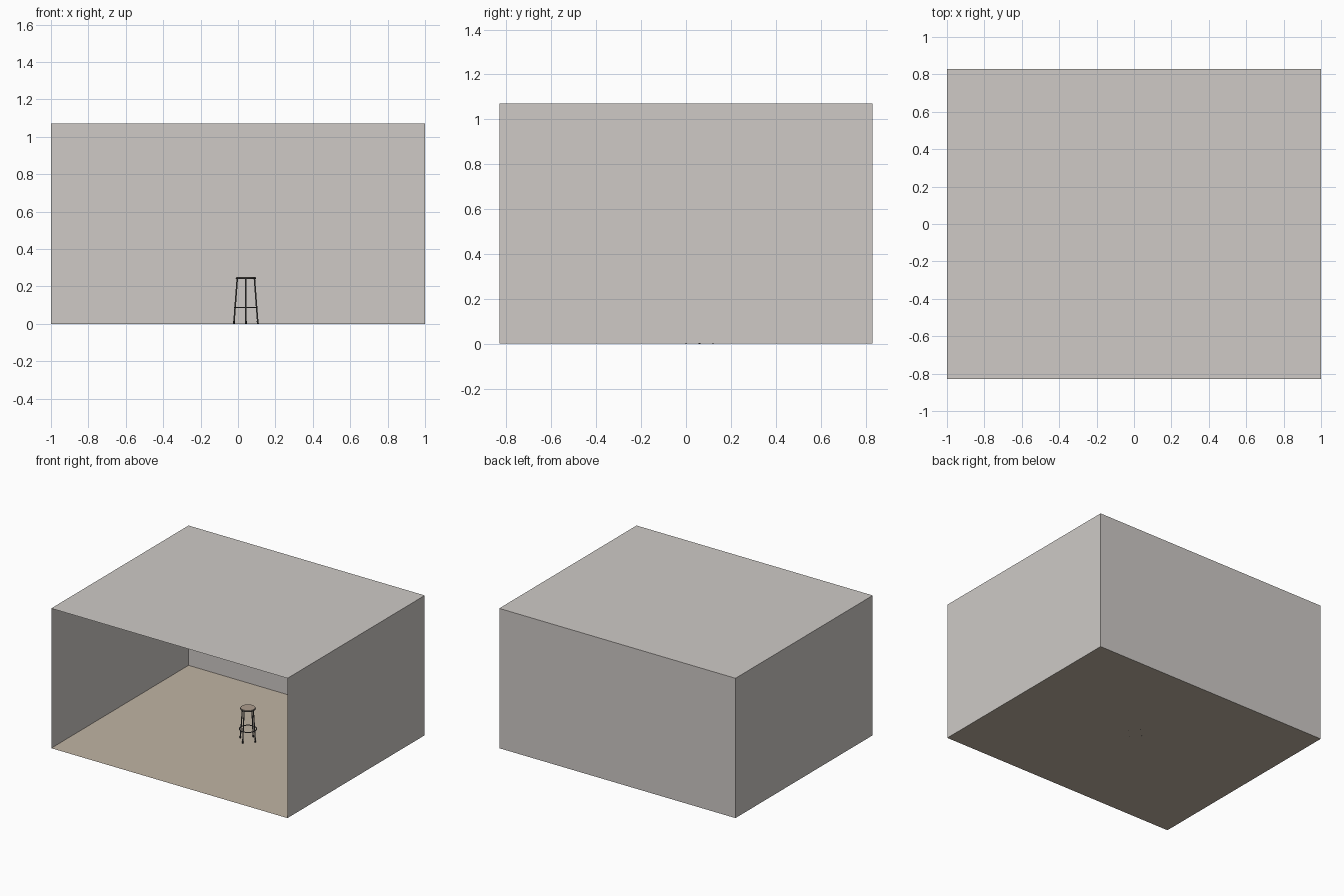
import bpy, bmesh, math
from mathutils import Vector

if "Cube" in bpy.data.objects:
    bpy.data.objects.remove(bpy.data.objects["Cube"])

def mat(name, r, g, b):
    m = bpy.data.materials.new(name)
    m.diffuse_color = (r, g, b, 1)
    m.use_nodes = True
    m.node_tree.nodes["Principled BSDF"].inputs["Base Color"].default_value = m.diffuse_color
    return m

WALL = mat("wall grey", 0.62, 0.59, 0.565)
FLOOR = mat("floor tan", 0.53, 0.455, 0.37)
METAL = mat("dark metal", 0.10, 0.095, 0.09)
WOOD = mat("seat wood", 0.42, 0.34, 0.27)
RUBBER = mat("foot rubber", 0.03, 0.03, 0.03)

X, Y, H = 1.0, 0.83, 1.07
CX, CY = 0.042, 0.06

def panel(name, pts, m):
    me = bpy.data.meshes.new(name)
    me.from_pydata(pts, [], [(0, 1, 2, 3)])
    me.materials.append(m)
    ob = bpy.data.objects.new(name, me)
    bpy.context.collection.objects.link(ob)

def smooth(ob, name, m):
    ob.name = name
    ob.data.materials.append(m)
    bpy.ops.object.shade_smooth_by_angle(angle=math.radians(40))
    return ob

def rod(name, a, b, r, m, sides=12):
    a, b = Vector(a), Vector(b)
    bpy.ops.mesh.primitive_cylinder_add(vertices=sides, radius=r, depth=(b - a).length, location=(a + b) / 2)
    ob = bpy.context.object
    ob.rotation_euler = (b - a).to_track_quat('Z', 'Y').to_euler()
    return smooth(ob, name, m)

def ring(name, z, R, r):
    bpy.ops.mesh.primitive_torus_add(major_radius=R, minor_radius=r, major_segments=48,
                                     minor_segments=10, location=(CX, CY, z))
    smooth(bpy.context.object, name, METAL)

# Room shell, open at the front
panel("floor", [(-X, -Y, 0), (X, -Y, 0), (X, Y, 0), (-X, Y, 0)], FLOOR)
panel("ceiling", [(-X, -Y, H), (-X, Y, H), (X, Y, H), (X, -Y, H)], WALL)
panel("back_wall", [(-X, Y, 0), (X, Y, 0), (X, Y, H), (-X, Y, H)], WALL)
panel("left_wall", [(-X, -Y, 0), (-X, Y, 0), (-X, Y, H), (-X, -Y, H)], WALL)
panel("right_wall", [(X, -Y, 0), (X, -Y, H), (X, Y, H), (X, Y, 0)], WALL)

# Stool seat: wooden disc in a metal band
rod("seat", (CX, CY, 0.239), (CX, CY, 0.25), 0.051, WOOD, 48)
ring("seat_band", 0.243, 0.050, 0.0045)

# Four splayed legs with rubber feet, tied by a foot ring
for i in range(4):
    a = i * math.pi / 2
    d = Vector((math.cos(a), math.sin(a), 0))
    c = Vector((CX, CY, 0))
    top, foot = c + d * 0.046 + Vector((0, 0, 0.24)), c + d * 0.064 + Vector((0, 0, 0.002))
    rod(f"leg_{i + 1}", foot, top, 0.004, METAL)
    rod(f"foot_{i + 1}", foot.xy.to_3d(), foot.lerp(top, 0.05), 0.0052, RUBBER)
ring("foot_ring", 0.087, 0.060, 0.0035)
